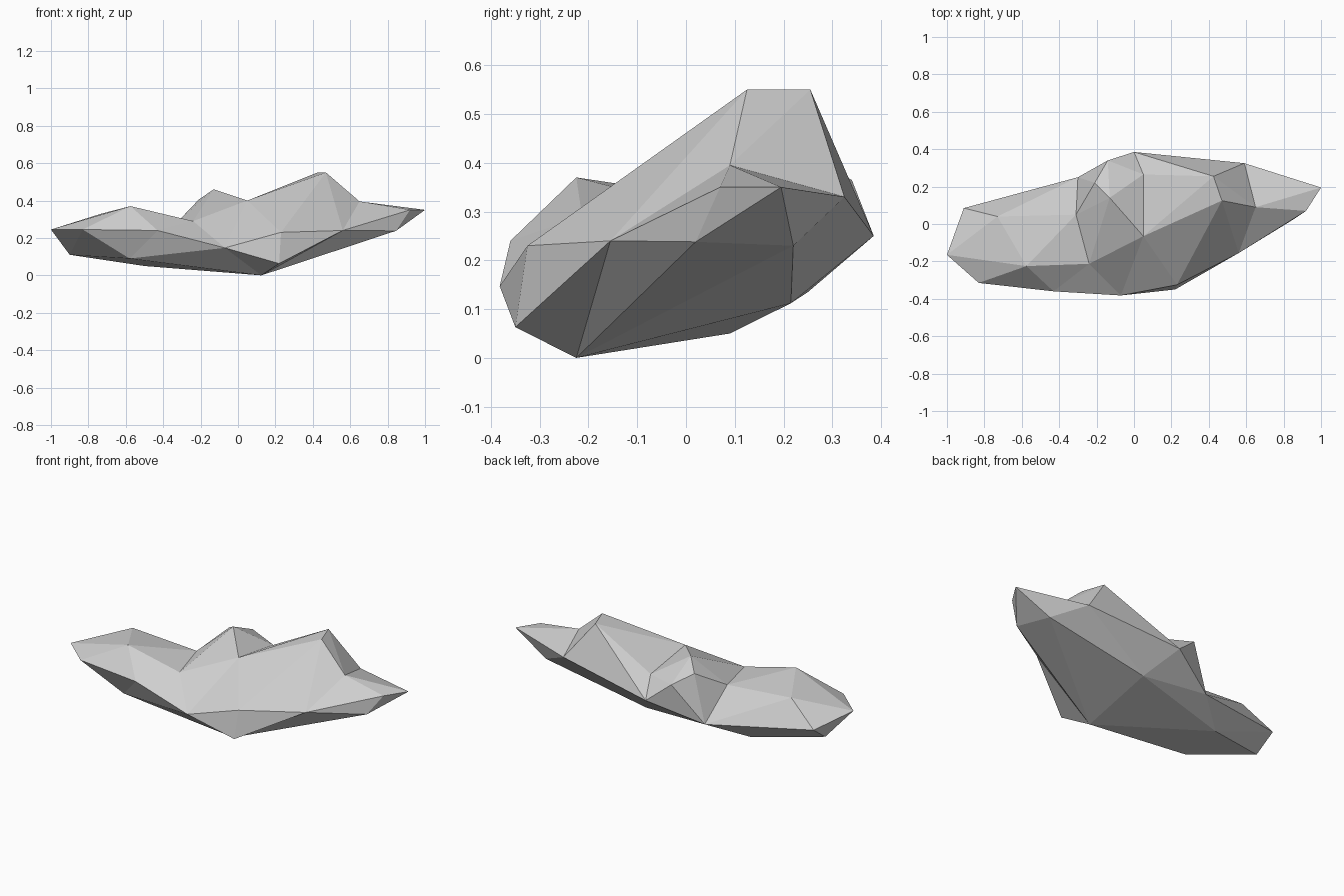
import bpy
import bmesh

default_cube = bpy.data.objects.get("Cube")
if default_cube:
    bpy.data.objects.remove(default_cube, do_unlink=True)


def flat_material(name, colour):
    """One plain colour for both the viewport and the render."""
    material = bpy.data.materials.new(name)
    material.use_nodes = True
    material.diffuse_color = colour
    shader = next(n for n in material.node_tree.nodes if n.type == "BSDF_PRINCIPLED")
    shader.inputs["Base Color"].default_value = colour
    shader.inputs["Roughness"].default_value = 0.9
    return material


# Corners around the widest part of the rock
rim = {
    "A": (-1, -.165, .245), "B": (-.91, .085, .2), "C": (-.3, .25, .135),
    "E": (0, .385, .25), "F": (.59, .325, .33), "G": (1, .195, .35),
    "H": (.92, .07, .35), "I": (.56, -.155, .24), "J": (.22, -.35, .063),
    "K": (-.07, -.382, .147), "L": (-.43, -.36, .24), "M": (-.83, -.315, .245),
}
# Peaks and saddles on the upper side
ridge = {
    "D": (-.14, .34, .365), "N": (-.73, .04, .33), "O": (-.575, -.225, .37),
    "P": (-.24, -.213, .29), "Q": (-.31, .05, .3), "R": (-.21, .22, .405),
    "S": (-.13, .14, .46), "T": (.05, -.065, .4), "U": (.47, .125, .55),
    "V": (.05, .265, .35), "W": (.425, .255, .55), "X": (.65, .09, .395),
    "Y": (.23, -.325, .23),
}
# Corners on the underside
keel = {
    "a": (.125, -.225, 0), "b": (-.5, .09, .05), "c": (-.58, -.26, .09),
    "d": (-.9, -.04, .11), "e": (.845, .02, .238), "f": (.115, .215, .112),
    "g": (.78, .22, .23),
}

bm = bmesh.new()
corner = {key: bm.verts.new(place)
          for group in (rim, ridge, keel) for key, place in group.items()}


def fan(hub, chain):
    """Spread flat facets from one corner across a chain of neighbours."""
    for first, second in zip(chain, chain[1:]):
        bm.faces.new([corner[key] for key in (hub, first, second)])


# Left hump and its back slope
fan("O", "PQNAMLP")
fan("N", "ABCQ")
# Middle peak and back slope
fan("S", "DVTPQRD")
fan("C", "QRDE")
fan("E", "DVWF")
# Right peak, shoulder and front slope
fan("X", "UWFGHIU")
fan("T", "PKYUWV")
fan("P", "LK")
fan("Y", "UIJK")
# Underside and lower flanks
fan("a", "KJIegfbcK")
fan("e", "IHGg")
fan("g", "GFf")
fan("f", "FECb")
fan("B", "CbdA")
fan("M", "AdcL")
fan("c", "LK")
fan("c", "db")

bmesh.ops.recalc_face_normals(bm, faces=bm.faces[:])
mesh = bpy.data.meshes.new("rock")
bm.to_mesh(mesh)
bm.free()
mesh.materials.append(flat_material("stone_grey", (0.62, 0.62, 0.62, 1)))

rock = bpy.data.objects.new("rock", mesh)
bpy.context.collection.objects.link(rock)
